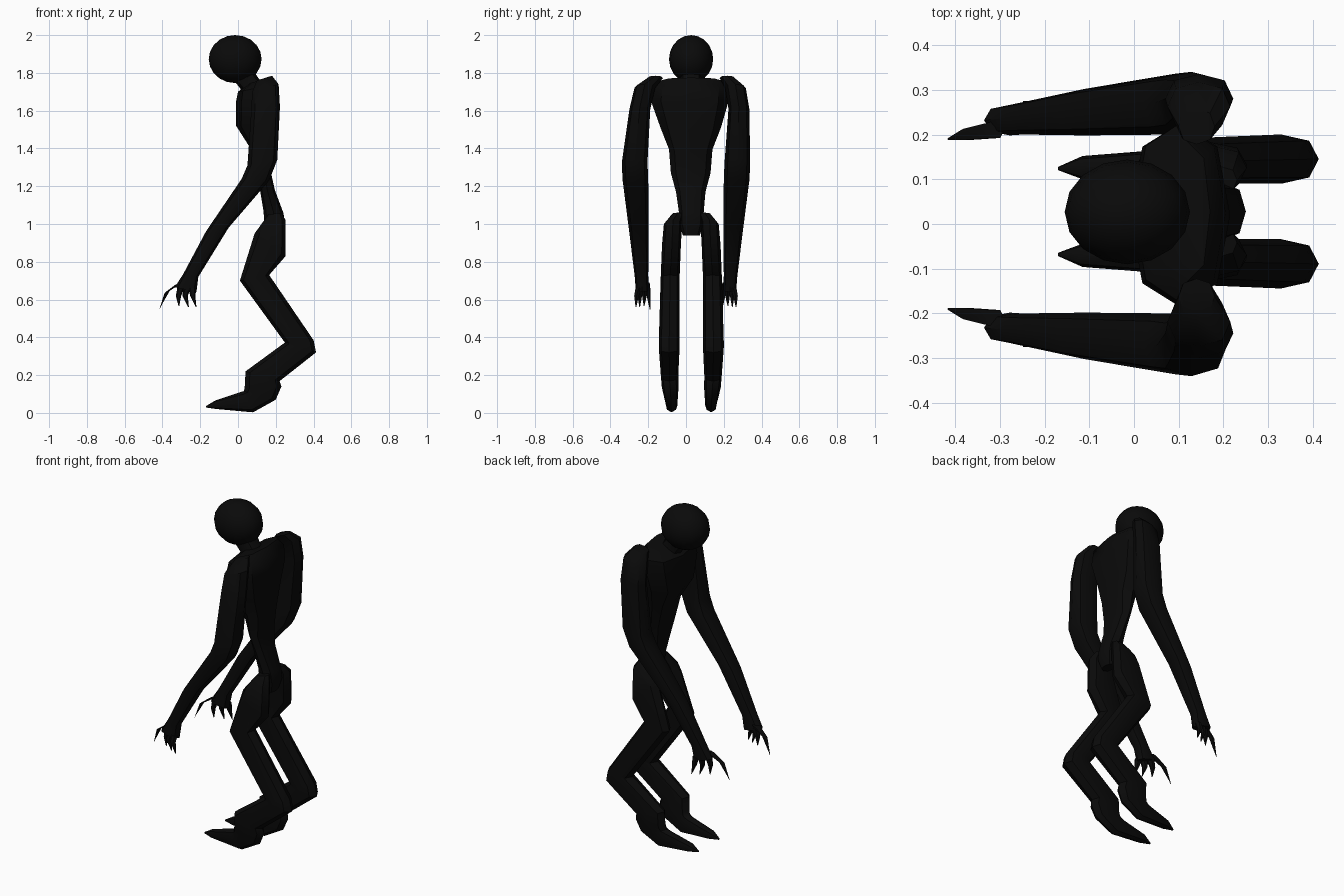
import bpy, bmesh, math
from mathutils import Vector

black = bpy.data.materials.new("matte black")
black.diffuse_color = (0.003, 0.003, 0.003, 1)


def finish(bm, name):
    bmesh.ops.recalc_face_normals(bm, faces=bm.faces[:])
    me = bpy.data.meshes.new(name)
    bm.to_mesh(me)
    bm.free()
    ob = bpy.data.objects.new(name, me)
    bpy.context.collection.objects.link(ob)
    me.materials.append(black)
    bpy.context.view_layer.objects.active = ob
    ob.select_set(True)
    bpy.ops.object.shade_smooth_by_angle(angle=math.radians(40))
    ob.select_set(False)
    return ob


def loft(name, sections, n=8, power=0.85):
    """Skin rings; each is front (x, z), back (x, z), y centre, y half width."""
    bm = bmesh.new()
    rings = []
    for xa, za, xb, zb, yc, hw in sections:
        ring = []
        for i in range(n):
            t = 2 * math.pi * i / n
            c, s = [math.copysign(abs(v) ** power, v) if abs(v) > 1e-6 else 0
                    for v in (math.cos(t), math.sin(t))]
            ring.append(bm.verts.new(((xa + xb) / 2 + c * (xb - xa) / 2,
                                      yc + s * hw,
                                      (za + zb) / 2 + c * (zb - za) / 2)))
        rings.append(ring)
    for a, b in zip(rings, rings[1:]):
        for i in range(n):
            j = (i + 1) % n
            bm.faces.new((a[i], a[j], b[j], b[i]))
    bm.faces.new(rings[0])
    bm.faces.new(rings[-1])
    return finish(bm, name)


# head
bm = bmesh.new()
bmesh.ops.create_uvsphere(bm, u_segments=16, v_segments=10, radius=1)
for v in bm.verts:
    x, y, z = v.co
    v.co = (-0.015 + x * 0.14, 0.027 + y * 0.117, 1.873 + z * 0.127)
finish(bm, "head")

# neck
loft("neck", [(-0.03, 1.77, 0.07, 1.83, 0.027, 0.06),
              (0.01, 1.72, 0.11, 1.77, 0.027, 0.055),
              (0.05, 1.64, 0.17, 1.72, 0.027, 0.07)])

# torso, shoulders down to pelvis
loft("torso", [(0.06, 1.745, 0.17, 1.775, 0.028, 0.16),
               (0.0, 1.70, 0.205, 1.74, 0.025, 0.20),
               (-0.01, 1.65, 0.215, 1.65, 0.02, 0.205),
               (-0.01, 1.52, 0.20, 1.50, 0.025, 0.16),
               (0.06, 1.41, 0.19, 1.38, 0.025, 0.115),
               (0.10, 1.27, 0.175, 1.27, 0.025, 0.105),
               (0.12, 1.16, 0.195, 1.18, 0.025, 0.078),
               (0.135, 1.07, 0.24, 1.06, 0.028, 0.066),
               (0.14, 1.0, 0.25, 1.0, 0.028, 0.065),
               (0.17, 0.94, 0.23, 0.94, 0.028, 0.045)])

# arm rings: xa, za, xb, zb, y offset, half width, y of the mirror plane
ARM = [(0.10, 1.76, 0.18, 1.785, 0.19, 0.04, 0.028),
       (0.075, 1.70, 0.215, 1.74, 0.24, 0.055, 0.022),
       (0.07, 1.60, 0.222, 1.62, 0.262, 0.055, 0.018),
       (0.05, 1.31, 0.208, 1.34, 0.272, 0.068, 0.0),
       (0.02, 1.24, 0.165, 1.23, 0.268, 0.068, 0.0),
       (-0.17, 0.96, -0.05, 0.98, 0.25, 0.052, 0.0),
       (-0.29, 0.735, -0.21, 0.72, 0.236, 0.036, 0.0),
       (-0.335, 0.665, -0.22, 0.64, 0.232, 0.034, 0.0)]

# claws: base, knuckle and tip as (x, y, z)
CLAWS = [((-0.31, 0.21, 0.68), (-0.375, 0.2, 0.635), (-0.415, 0.19, 0.545)),
         ((-0.30, 0.22, 0.67), (-0.315, 0.22, 0.62), (-0.313, 0.222, 0.565)),
         ((-0.27, 0.24, 0.66), (-0.28, 0.245, 0.62), (-0.262, 0.245, 0.56)),
         ((-0.24, 0.25, 0.66), (-0.24, 0.262, 0.62), (-0.222, 0.265, 0.56))]

# leg rings, hip to toe
LEG = [(0.16, 1.05, 0.23, 1.06, 0.07, 0.03),
       (0.11, 0.98, 0.252, 1.02, 0.097, 0.048),
       (0.088, 0.95, 0.252, 0.83, 0.105, 0.05),
       (0.01, 0.70, 0.165, 0.73, 0.112, 0.05),
       (0.25, 0.37, 0.40, 0.385, 0.117, 0.055),
       (0.245, 0.37, 0.413, 0.32, 0.117, 0.055),
       (0.04, 0.22, 0.22, 0.168, 0.115, 0.046),
       (0.035, 0.13, 0.23, 0.14, 0.112, 0.044),
       (0.03, 0.115, 0.20, 0.07, 0.108, 0.038),
       (0.02, 0.112, 0.08, 0.003, 0.105, 0.032),
       (-0.12, 0.066, -0.11, 0.02, 0.098, 0.026),
       (-0.17, 0.036, -0.168, 0.028, 0.096, 0.004)]

for s, side in ((1, "left"), (-1, "right")):
    loft(side + "_arm", [(a, b, c, d, m + s * y, w) for a, b, c, d, y, w, m in ARM])
    loft(side + "_leg", [(a, b, c, d, 0.028 + s * y, w) for a, b, c, d, y, w in LEG])
    for k, pts in enumerate(CLAWS):
        loft(f"{side}_claw_{k + 1}",
             [(x - r, z, x + r, z + (0.012 if k == 0 else 0), s * y, r)
              for (x, y, z), r in zip(pts, (0.02, 0.014, 0.002))], n=6)
